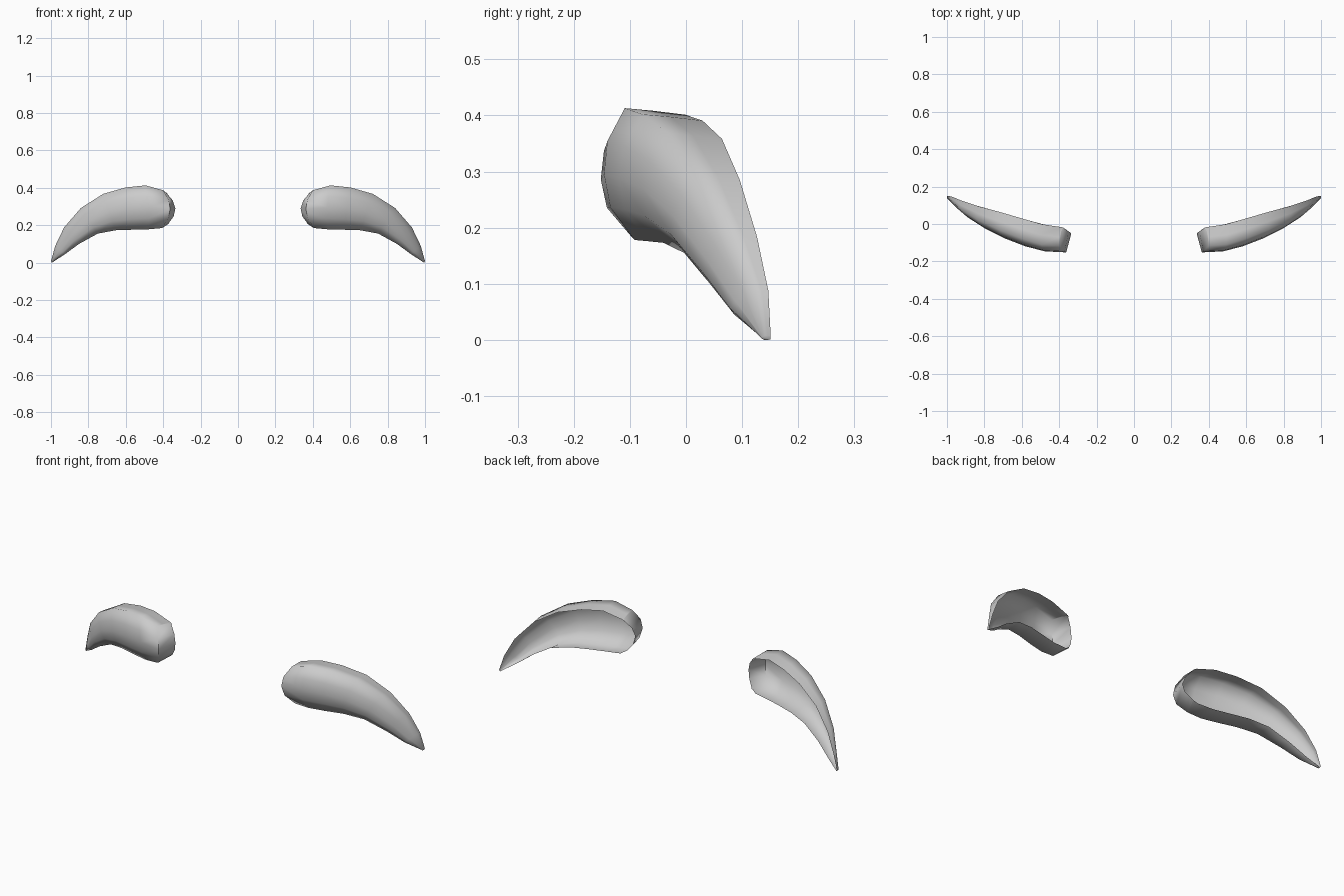
import bpy, bmesh, math

cube = bpy.data.objects.get("Cube")
if cube:
    bpy.data.objects.remove(cube, do_unlink=True)

grey = bpy.data.materials.new("light_grey")
grey.use_nodes = True
colour = (0.6, 0.6, 0.6, 1)
grey.diffuse_color = colour
grey.node_tree.nodes["Principled BSDF"].inputs["Base Color"].default_value = colour

# Depth curves along x: open rim at the back, crown at the front
RIM = [(0.335, -0.05), (0.38, -0.018), (0.5, 0.0), (0.6, 0.03), (0.72, 0.065),
       (0.84, 0.097), (0.93, 0.128), (0.975, 0.147), (1.0, 0.151)]
CROWN = [(0.36, -0.152), (0.5, -0.145), (0.635, -0.102), (0.75, -0.05),
         (0.84, 0.0), (0.93, 0.065), (0.97, 0.11), (1.0, 0.138)]

# Stations from inner end to tip: top x, top z, bottom x, bottom z, inward bulge, depth
STATIONS = [(0.385, 0.375, 0.375, 0.205, 0.045, 0),
            (0.4, 0.387, 0.405, 0.185, 0.04, 1),
            (0.495, 0.413, 0.48, 0.178, 0.01, 1),
            (0.6, 0.402, 0.565, 0.176, 0, 1),
            (0.72, 0.368, 0.655, 0.173, 0, 1),
            (0.84, 0.292, 0.75, 0.155, 0, 1),
            (0.93, 0.188, 0.85, 0.1, 0, 1),
            (0.977, 0.09, 0.925, 0.045, 0, 1),
            (1.0, 0.008, 0.995, 0.0, 0, 1)]

# Section: position from top to bottom, depth from rim to crown
SECTION = [(0.05, 0), (0.02, 0.4), (0, 0.75), (0.25, 0.96), (0.5, 1),
           (0.75, 0.92), (1, 0.62), (0.96, 0)]


def sample(curve, x):
    """Linear interpolation along a depth curve."""
    x = min(max(x, curve[0][0]), curve[-1][0])
    for (xa, ya), (xb, yb) in zip(curve, curve[1:]):
        if x <= xb:
            return ya + (yb - ya) * (x - xa) / (xb - xa)


def build_brow(name, side):
    """Open-backed curved shell lofted through the stations."""
    bm = bmesh.new()
    rows = []
    for tx, tz, bx, bz, bulge, depth in STATIONS:
        row = []
        for t, d in SECTION:
            x = tx + (bx - tx) * t - bulge * 4 * t * (1 - t)
            rim = sample(RIM, x)
            y = rim + (sample(CROWN, x) - rim) * d * depth
            row.append(bm.verts.new((side * x, y, tz + (bz - tz) * t)))
        rows.append(row)
    for a, b in zip(rows, rows[1:]):
        for i in range(len(SECTION) - 1):
            bm.faces.new((a[i], a[i + 1], b[i + 1], b[i]))
    # Close the tiny tip, then turn the outside to the front
    bm.faces.new(rows[-1])
    bmesh.ops.recalc_face_normals(bm, faces=bm.faces)
    if sum(f.normal.y * f.calc_area() for f in bm.faces) > 0:
        bmesh.ops.reverse_faces(bm, faces=bm.faces)
    mesh = bpy.data.meshes.new(name)
    bm.to_mesh(mesh)
    bm.free()
    mesh.materials.append(grey)
    obj = bpy.data.objects.new(name, mesh)
    bpy.context.collection.objects.link(obj)
    bpy.ops.object.select_all(action='DESELECT')
    obj.select_set(True)
    bpy.context.view_layer.objects.active = obj
    bpy.ops.object.shade_smooth_by_angle(angle=math.radians(75))


for name, side in (("left_eyebrow", 1), ("right_eyebrow", -1)):
    build_brow(name, side)
